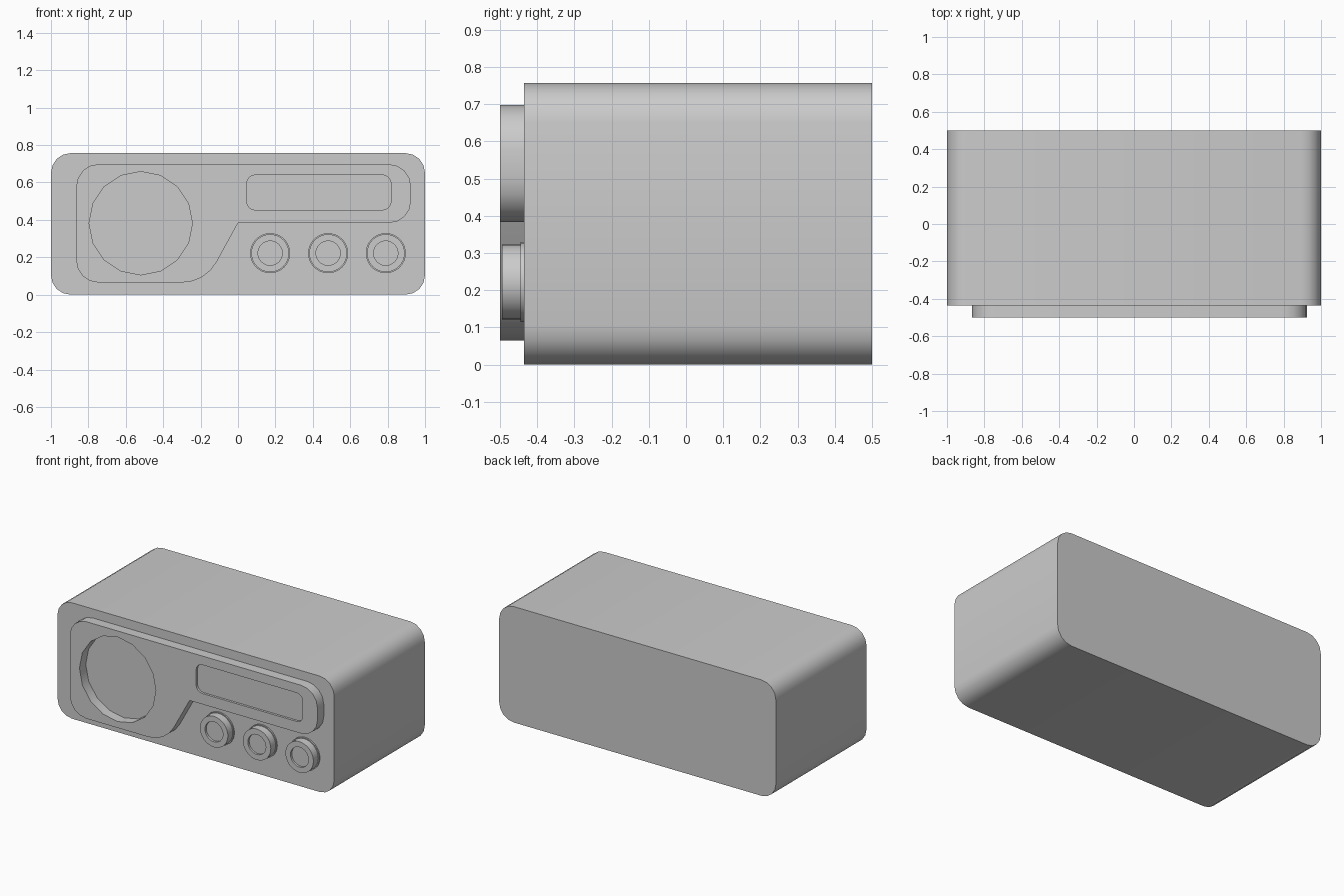
import bpy, bmesh
from math import sin, cos, pi, radians
from mathutils import Vector

cube = bpy.data.objects.get("Cube")
if cube:
    bpy.data.objects.remove(cube, do_unlink=True)

grey = bpy.data.materials.new("plain grey")
grey.use_nodes = True
grey.diffuse_color = (0.6, 0.6, 0.6, 1)
grey.node_tree.nodes["Principled BSDF"].inputs["Base Color"].default_value = (0.6, 0.6, 0.6, 1)


def finish(bm, name):
    bmesh.ops.recalc_face_normals(bm, faces=bm.faces)
    mesh = bpy.data.meshes.new(name)
    bm.to_mesh(mesh)
    bm.free()
    mesh.materials.append(grey)
    obj = bpy.data.objects.new(name, mesh)
    bpy.context.collection.objects.link(obj)
    return obj


def smooth(obj):
    bpy.ops.object.select_all(action="DESELECT")
    obj.select_set(True)
    bpy.context.view_layer.objects.active = obj
    bpy.ops.object.shade_smooth_by_angle(angle=radians(35))


def rounded(corners, steps=4):
    """Round each (x, z, radius) corner of an outline."""
    out = []
    for i, (x, z, r) in enumerate(corners):
        p = Vector((x, z))
        a = (Vector(corners[i - 1][:2]) - p).normalized()
        b = (Vector(corners[(i + 1) % len(corners)][:2]) - p).normalized()
        if r == 0:
            out.append(p)
            continue
        half = a.angle(b) / 2
        centre = p + (a + b).normalized() * (r / sin(half))
        start = p + a * (r * cos(half) / sin(half)) - centre
        end = p + b * (r * cos(half) / sin(half)) - centre
        sweep = start.angle(end)
        for k in range(steps + 1):
            t = k / steps
            out.append(centre + (start * sin((1 - t) * sweep) + end * sin(t * sweep)) / sin(sweep))
    return out


def box_outline(x0, x1, z0, z1, r):
    return rounded([(x0, z0, r), (x1, z0, r), (x1, z1, r), (x0, z1, r)])


def circle(x, z, r, n):
    return [(x + r * cos(2 * pi * i / n), z + r * sin(2 * pi * i / n)) for i in range(n)]


def slab(name, outline, front, back):
    bm = bmesh.new()
    face = bm.faces.new([bm.verts.new((x, front, z)) for x, z in outline])
    new = bmesh.ops.extrude_face_region(bm, geom=[face], use_keep_orig=True)["geom"]
    moved = [v for v in new if isinstance(v, bmesh.types.BMVert)]
    bmesh.ops.translate(bm, verts=moved, vec=(0, back - front, 0))
    return finish(bm, name)


def cut(obj, cutter):
    mod = obj.modifiers.new("cut", "BOOLEAN")
    mod.operation, mod.solver, mod.object = "DIFFERENCE", "EXACT", cutter
    bpy.context.view_layer.objects.active = obj
    bpy.ops.object.modifier_apply(modifier=mod.name)
    bpy.data.objects.remove(cutter, do_unlink=True)


def lathe(name, x, z, profile, n=32):
    """Turn (radius, y) points about a front-to-back axis."""
    bm = bmesh.new()
    rings = [[bm.verts.new((px, y, pz)) for px, pz in circle(x, z, r, n)] for r, y in profile]
    for a, b in zip(rings, rings[1:]):
        for i in range(n):
            j = (i + 1) % n
            bm.faces.new((a[i], a[j], b[j], b[i]))
    bm.faces.new(rings[0])
    bm.faces.new(rings[-1])
    return finish(bm, name)


# Cabinet
FACE = -0.435
smooth(slab("cabinet", box_outline(-1, 1, 0, 0.757, 0.105), FACE, 0.5))

# Raised fascia with a sloping edge beside the speaker
panel = slab("fascia", rounded([
    (-0.865, 0.065, 0.12), (-0.175, 0.065, 0.21), (0, 0.383, 0),
    (0.925, 0.383, 0.12), (0.925, 0.698, 0.12), (-0.865, 0.698, 0.12)]), -0.5, FACE)

# Speaker opening and shallow display recess
cut(panel, slab("speaker_cutter", circle(-0.52, 0.382, 0.276, 16), -0.6, -0.4))
cut(panel, slab("display_cutter", box_outline(0.047, 0.818, 0.453, 0.64, 0.045), -0.6, -0.485))
smooth(panel)

# Dished control knobs on thin collars
for side, x in (("right", 0.172), ("middle", 0.482), ("left", 0.79)):
    smooth(lathe(side + "_knob", x, 0.222, [
        (0.107, FACE), (0.107, -0.444), (0.101, -0.444),
        (0.101, -0.494), (0.065, -0.494), (0.065, -0.48)]))
